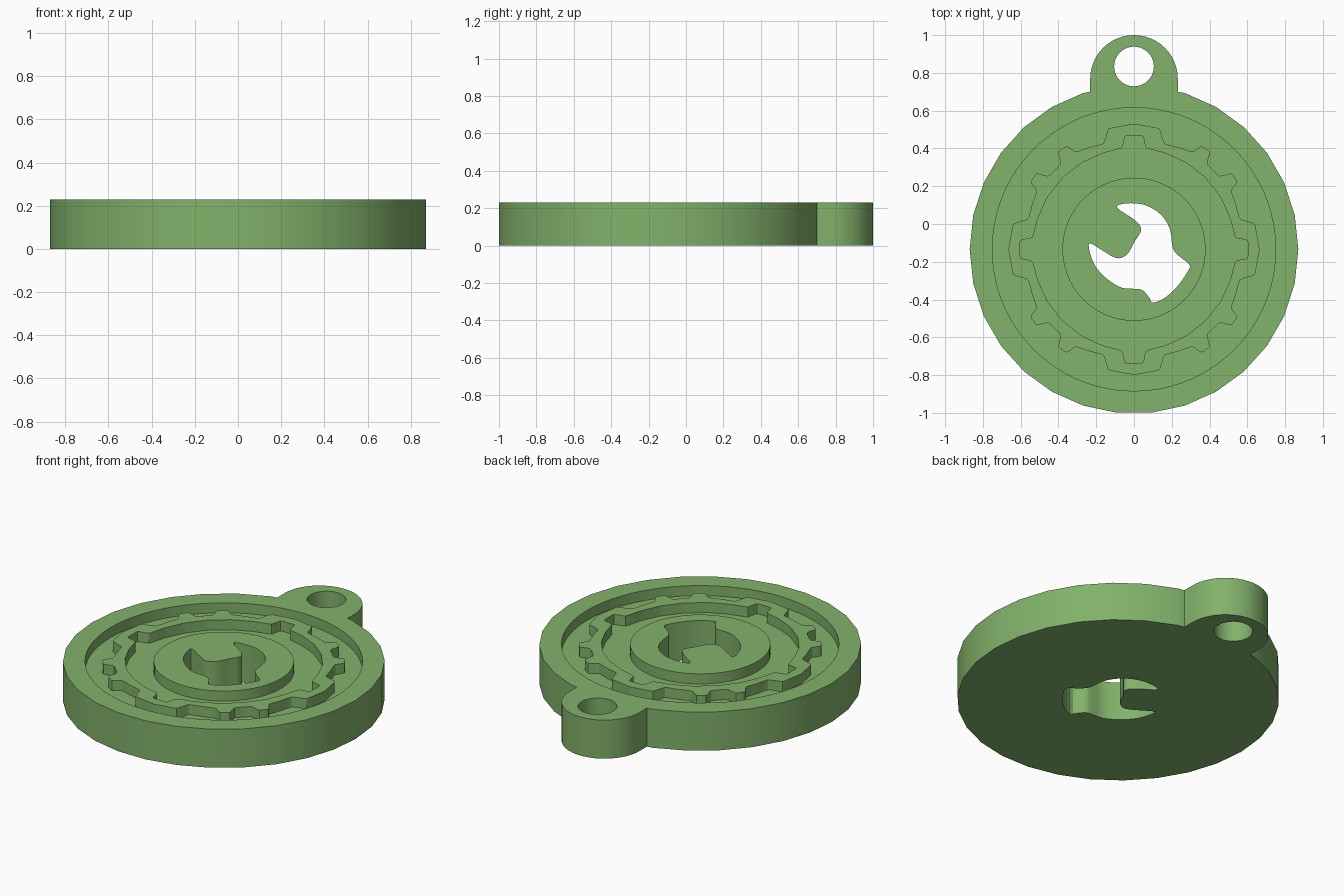
import bpy, bmesh, math
from mathutils import Vector

if "Cube" in bpy.data.objects:
    bpy.data.objects.remove(bpy.data.objects["Cube"])

CY = -0.134          # centre of the round disc
TOP, FLOOR = 0.23, 0.17

green = bpy.data.materials.new("leaf green")
green.diffuse_color = (0.223, 0.445, 0.147, 1)
green.use_nodes = True
green.node_tree.nodes["Principled BSDF"].inputs["Base Color"].default_value = green.diffuse_color


def polar(r, deg, cy=CY):
    a = math.radians(deg)
    return (r * math.cos(a), cy + r * math.sin(a))


def circle(r, n, cy=CY):
    return [polar(r, 360 * i / n, cy) for i in range(n)]


def round_corners(pts, r=0.012):
    """Replace each corner with a small three-point bend."""
    out = []
    for i, p in enumerate(pts):
        p = Vector(p)
        a, b = Vector(pts[i - 1]) - p, Vector(pts[(i + 1) % len(pts)]) - p
        a = p + a.normalized() * min(r, a.length * 0.4)
        b = p + b.normalized() * min(r, b.length * 0.4)
        out += [a, (a + b + 2 * p) / 4, b]
    return out


def smooth_loop(pts, steps=3):
    """Closed Catmull-Rom curve through the points."""
    v, out, n = [Vector(p) for p in pts], [], len(pts)
    for i in range(n):
        a, b, c, d = (v[(i + k - 1) % n] for k in range(4))
        for s in range(steps):
            t = s / steps
            out.append(0.5 * (2 * b + (c - a) * t + (2 * a - 5 * b + 4 * c - d) * t * t
                              + (3 * b - a - 3 * c + d) * t ** 3))
    return out


def solid(name, outlines, z0, z1):
    """Closed prism from nested outlines; inner outlines become holes."""
    cu = bpy.data.curves.new(name, 'CURVE')
    cu.dimensions, cu.fill_mode = '2D', 'BOTH'
    cu.extrude = (z1 - z0) / 2
    for pts in outlines:
        sp = cu.splines.new('POLY')
        sp.points.add(len(pts) - 1)
        sp.use_cyclic_u = True
        for q, p in zip(sp.points, pts):
            q.co = (p[0], p[1], 0, 1)
    tmp = bpy.data.objects.new(name, cu)
    bpy.context.collection.objects.link(tmp)
    dg = bpy.context.evaluated_depsgraph_get()
    me = bpy.data.meshes.new_from_object(tmp.evaluated_get(dg))
    bpy.data.objects.remove(tmp)
    bm = bmesh.new()
    bm.from_mesh(me)
    bmesh.ops.remove_doubles(bm, verts=bm.verts, dist=1e-5)
    bmesh.ops.translate(bm, verts=bm.verts, vec=(0, 0, (z0 + z1) / 2))
    bmesh.ops.recalc_face_normals(bm, faces=bm.faces)
    bm.to_mesh(me)
    bm.free()
    me.materials.clear()
    me.materials.append(green)
    ob = bpy.data.objects.new(name, me)
    bpy.context.collection.objects.link(ob)
    return ob


# Disc outline (30 sides) merged with the hanging tab
outline = [polar(0.87, 12 * k) for k in range(9, 37)]
outline += [(0.232, 0.70)] + [polar(0.232, 180 * i / 24, 0.768) for i in range(25)] + [(-0.232, 0.70)]

# Curved opening through the hub
keyhole = smooth_loop([
    (-.085, .10), (-.02, .11), (.06, .10), (.14, .052), (.19, -.026), (.206, -.13),
    (.245, -.175), (.294, -.215), (.285, -.25), (.232, -.327), (.165, -.39),
    (.10, -.417), (.083, -.393), (.045, -.35), (0, -.343), (-.065, -.337), (-.137, -.295),
    (-.195, -.237), (-.227, -.174), (-.24, -.11), (-.222, -.106), (-.18, -.132),
    (-.11, -.174), (-.07, -.18), (-.03, -.153), (.005, -.09), (.033, -.047),
    (.035, -.015), (.005, .02), (-.042, .052), (-.083, .08)])

# Toothed wall: the same quarter repeated four times, inside and outside
outer_quarter = [(.655, -12), (.665, 0), (.655, 12), (.582, 16), (.59, 24), (.60, 31), (.655, 33),
                 (.655, 38), (.595, 40.5), (.595, 49.5), (.655, 52), (.655, 57), (.60, 59),
                 (.59, 66), (.582, 74)]
inner_quarter = [(.605, -4.5), (.605, 4.5), (.54, 6.5), (.535, 18), (.535, 31), (.535, 45),
                 (.535, 59), (.535, 72), (.54, 83.5)]
wall_outer, wall_inner = (
    round_corners([polar(r, a + 90 * q) for q in range(4) for r, a in quarter])
    for quarter in (outer_quarter, inner_quarter))

body = solid("medallion_body", [outline, circle(0.105, 40, 0.834), keyhole], 0, TOP)

# Sunken channels on both sides of the toothed wall
cutters = [solid("outer_channel_cutter", [circle(0.75, 72), wall_outer], FLOOR, TOP + 0.1),
           solid("inner_channel_cutter", [wall_inner, circle(0.379, 72)], FLOOR, TOP + 0.1)]
for c in cutters:
    c.hide_render = True
    mod = body.modifiers.new(c.name, 'BOOLEAN')
    mod.operation, mod.solver, mod.object = 'DIFFERENCE', 'EXACT', c
dg = bpy.context.evaluated_depsgraph_get()
mesh = bpy.data.meshes.new_from_object(body.evaluated_get(dg))
body.modifiers.clear()
body.data = mesh
for c in cutters:
    bpy.data.objects.remove(c)

# Smooth the round sides, keep the rims sharp
bpy.ops.object.select_all(action='DESELECT')
body.select_set(True)
bpy.context.view_layer.objects.active = body
bpy.ops.object.shade_smooth_by_angle(angle=math.radians(30))
